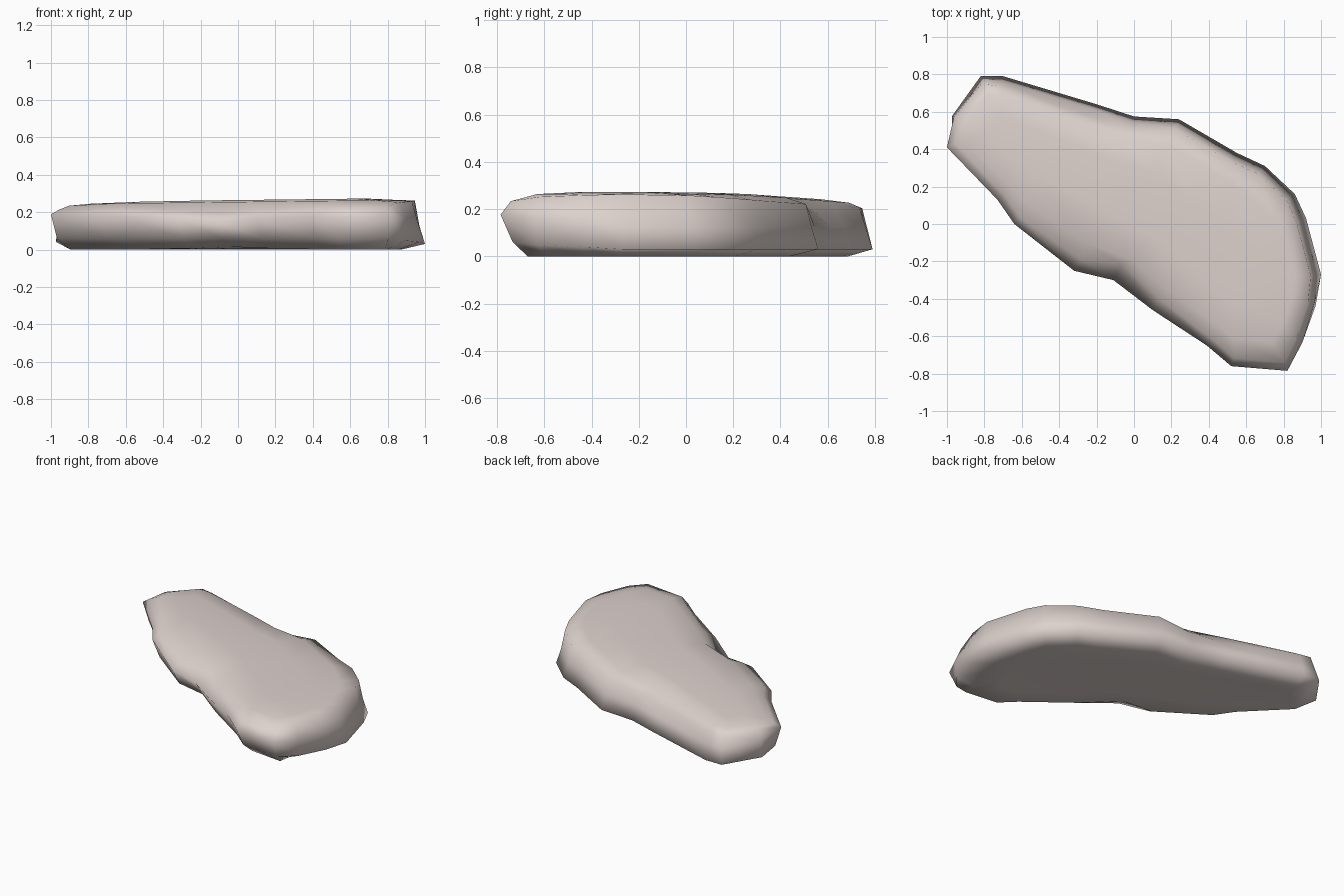
import bpy
import bmesh
import math
from mathutils import Vector

cube = bpy.data.objects.get("Cube")
if cube:
    bpy.data.objects.remove(cube, do_unlink=True)

# Widest outline of the slab, clockwise from its left tip
OUTLINE = [Vector(p) for p in (
    (-1, .41), (-.98, .58), (-.82, .79), (-.7, .79), (-.4, .7), (-.2, .64),
    (0, .575), (.24, .56), (.55, .38), (.7, .31), (.86, .16), (.92, .03),
    (1, -.27), (.98, -.44), (.91, -.64), (.82, -.785), (.52, -.76),
    (.39, -.65), (.1, -.46), (-.11, -.3), (-.32, -.25), (-.64, 0), (-.73, .13))]

# Long middle line that the upper surface closes toward
SPINE = [Vector(p) for p in ((-.7, .48), (.1, .12), (.55, -.3))]


def mix(a, b, t):
    return a + (b - a) * t


def clamp(t):
    return min(max(t, 0), 1)


def bump(x, centre, width):
    return math.exp(-((x - centre) / width) ** 2)


def nearest_on_spine(p):
    found = []
    for a, b in zip(SPINE, SPINE[1:]):
        t = (p - a).dot(b - a) / (b - a).length_squared
        found.append(mix(a, b, clamp(t)))
    return min(found, key=lambda q: (q - p).length)


def top_height(p):
    return .258 + .012 * p.x - .02 * max(0, p.y - .2) / .5


def inward(i):
    tangent = OUTLINE[(i + 1) % len(OUTLINE)] - OUTLINE[i - 1]
    return Vector((tangent.y, -tangent.x)).normalized()


def section(i):
    """Points of one cross-section, from the underside to the crown."""
    p, n = OUTLINE[i], inward(i)
    # 0 on the overhanging front and left, 1 on the sloping back and right
    back = clamp(.5 - 1.4 * n.dot(Vector((.35, .94))))
    front, rear = clamp(n.y), clamp(-n.y)
    # Hollow in the middle of the front, and lowered rim along the back
    dip = bump(p.x, -.12, .24) * (1 - back)
    sag = bump(p.x, -.22, .25) * back * rear
    spine = nearest_on_spine(p)
    top = top_height(p)
    foot = p + n * (mix(.12, .13, back) + .04 * dip)
    waist = p + n * mix(mix(.02, .055, front), 0, back)
    belly = p + n * mix(0, .03, back)
    rim = p + n * (mix(.045, .055, back) + .05 * dip + .02 * sag)
    shoulder = mix(p, spine, .32)
    crown = mix(p, spine, .7)
    return [
        (*mix(p, spine, .6), .01),
        (*foot, .005 + .015 * dip),
        (*waist, mix(.065, .035, back)),
        (*belly, mix(mix(.205, .18, front), .13, back) - .03 * dip),
        (*rim, top - mix(.012 + .018 * front, .02 * rear, back)
         - .03 * dip - .04 * sag),
        (*shoulder, top_height(shoulder) + .002),
        (*crown, top_height(crown) + .012),
    ]


# Flat stone
bm = bmesh.new()
columns = [[bm.verts.new(co) for co in section(i)] for i in range(len(OUTLINE))]
for i, right in enumerate(columns):
    left = columns[i - 1]
    for k in range(len(right) - 1):
        bm.faces.new((left[k], right[k], right[k + 1], left[k + 1]))
for end in (0, -1):
    cap = bm.faces.new([c[end] for c in columns])
    bmesh.ops.triangulate(bm, faces=[cap])
bmesh.ops.remove_doubles(bm, verts=bm.verts[:], dist=.002)
bmesh.ops.recalc_face_normals(bm, faces=bm.faces[:])

# Rest the underside on the ground
lowest = min(v.co.z for v in bm.verts)
for v in bm.verts:
    v.co.z -= lowest

mesh = bpy.data.meshes.new("flat_stone")
bm.to_mesh(mesh)
bm.free()
stone = bpy.data.objects.new("flat_stone", mesh)
bpy.context.collection.objects.link(stone)

# Warm pale grey
colour = (.72, .64, .61, 1)
material = bpy.data.materials.new("warm_grey_stone")
material.use_nodes = True
material.diffuse_color = colour
material.node_tree.nodes["Principled BSDF"].inputs["Base Color"].default_value = colour
mesh.materials.append(material)

# Smooth all round, without creases
bpy.context.view_layer.objects.active = stone
stone.select_set(True)
bpy.ops.object.shade_smooth()
